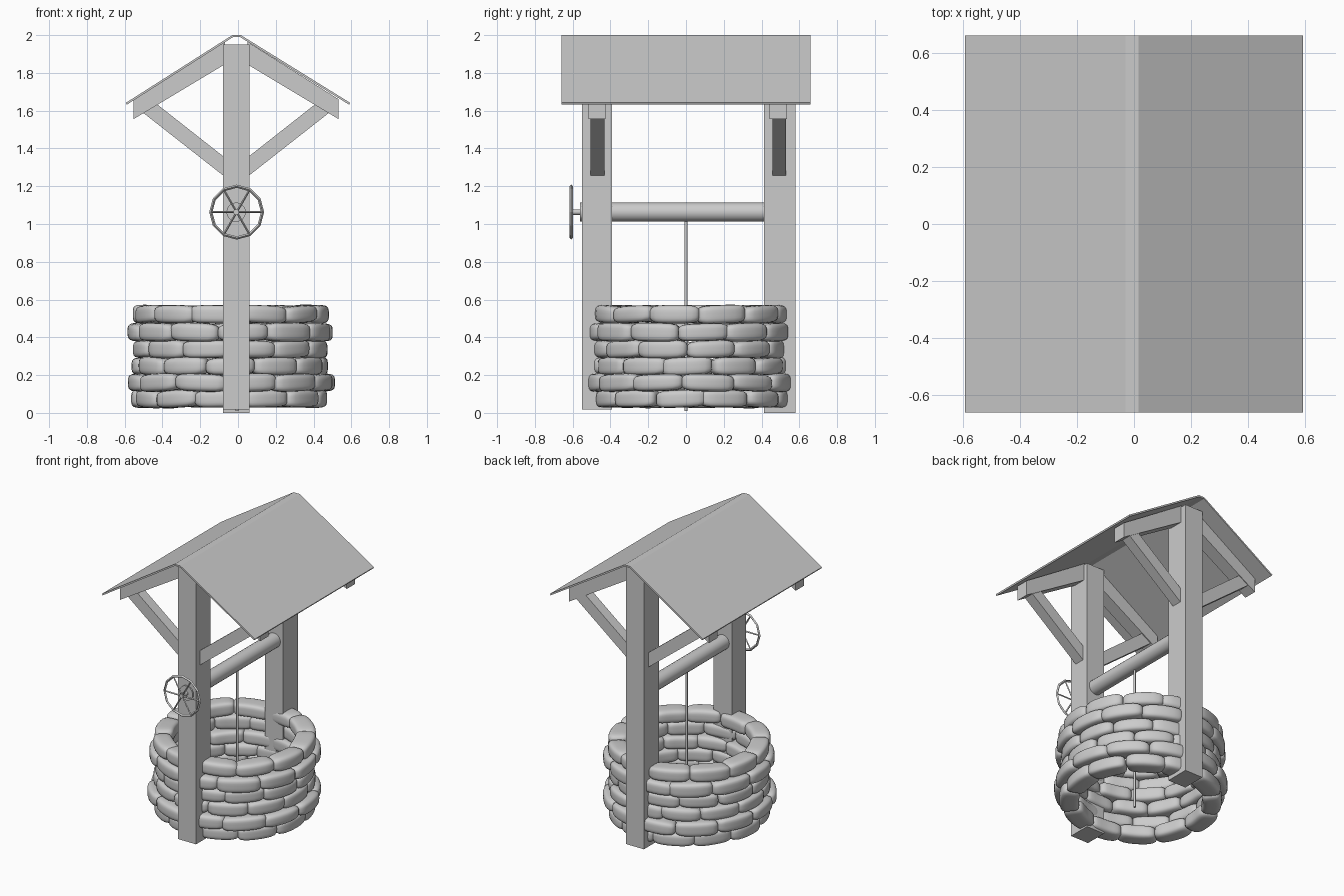
import bpy, bmesh, random
from math import sin, cos, radians, pi
from mathutils import Vector

if "Cube" in bpy.data.objects:
    bpy.data.objects.remove(bpy.data.objects["Cube"])

random.seed(4)
AX = -0.01  # x of the timber frame's centre line


def make(name, bm, smooth=False):
    bmesh.ops.recalc_face_normals(bm, faces=bm.faces)
    me = bpy.data.meshes.new(name)
    bm.to_mesh(me)
    bm.free()
    if smooth:
        me.shade_smooth()
    ob = bpy.data.objects.new(name, me)
    bpy.context.collection.objects.link(ob)
    return ob


def extrude_y(name, profile, y0, y1):
    """Prism from an x,z outline running from y0 to y1."""
    bm = bmesh.new()
    face = bm.faces.new([bm.verts.new((x, y0, z)) for x, z in profile])
    ext = bmesh.ops.extrude_face_region(bm, geom=[face])
    vs = [v for v in ext["geom"] if isinstance(v, bmesh.types.BMVert)]
    bmesh.ops.translate(bm, verts=vs, vec=(0, y1 - y0, 0))
    # extruding removes nothing here, so close the starting cap if it is missing
    bmesh.ops.holes_fill(bm, edges=[e for e in bm.edges if e.is_boundary], sides=0)
    return make(name, bm)


def rod(name, a, b, r, sides):
    """Cylinder between two points."""
    a, b = Vector(a), Vector(b)
    d = b - a
    bpy.ops.mesh.primitive_cylinder_add(vertices=sides, radius=r, depth=d.length,
                                        location=(a + b) / 2,
                                        rotation=d.to_track_quat('Z', 'Y').to_euler())
    ob = bpy.context.object
    ob.name = name
    bpy.ops.object.shade_smooth_by_angle(angle=radians(50))
    return ob


def stone(name, centre, a, half_a, r, half_r, z, half_z):
    """Rounded block bent along an arc of the well wall."""
    bm = bmesh.new()
    bmesh.ops.create_cube(bm, size=2)
    bmesh.ops.subdivide_edges(bm, edges=bm.edges[:], cuts=6, use_grid_fill=True)
    tilt = random.uniform(-0.006, 0.006)
    p = random.uniform(3.6, 4.8)
    for v in bm.verts:
        n = sum(abs(c) ** p for c in v.co) ** (1 / p)
        u, w, h = v.co / n
        ang, rad = a + u * half_a, r + w * half_r
        v.co = (centre[0] + rad * cos(ang), centre[1] + rad * sin(ang),
                z + h * half_z + u * tilt)
    make(name, bm, smooth=True)


# Stone wall: six staggered courses (height, outer radius, joint angle)
courses = [(0.075, 0.52, 8), (0.160, 0.55, -4), (0.247, 0.518, 14),
           (0.337, 0.512, -2), (0.427, 0.54, 22), (0.522, 0.52, 6)]
for i, (z, outer, joint) in enumerate(courses):
    for k in range(12):
        a = radians(joint + 15 + 30 * k + random.uniform(-1.2, 1.2))
        half_r = random.uniform(0.060, 0.068)
        stone(f"stone_{i + 1}_{k + 1}", (-0.04, 0.022), a,
              radians(15.6) * random.uniform(0.98, 1.04),
              outer - half_r + random.uniform(-0.008, 0.008), half_r,
              z, random.uniform(0.045, 0.050))

# Posts, rafters and braces for both ends
ends = [("front", -0.55, -0.393, 0.018, (-0.515, -0.425), (-0.505, -0.432)),
        ("back", 0.412, 0.58, 0.0, (0.442, 0.535), (0.457, 0.53))]
rafter = [(0.06, 1.965), (0.543, 1.66), (0.543, 1.555), (0.06, 1.845)]
brace = [(0.06, 1.352), (0.42, 1.635), (0.49, 1.587), (0.06, 1.25)]
for tag, y0, y1, z0, ry, by in ends:
    extrude_y(tag + "_post", [(AX - 0.07, z0), (AX + 0.07, z0),
                              (AX + 0.07, 1.95), (AX - 0.07, 1.95)], y0, y1)
    for side, s in (("left", -1), ("right", 1)):
        extrude_y(f"{tag}_{side}_rafter", [(AX + s * x, z) for x, z in rafter], *ry)
        extrude_y(f"{tag}_{side}_brace", [(AX + s * x, z) for x, z in brace], *by)

# Thin folded roof with a flat ridge
extrude_y("roof", [(-0.593, 1.642), (-0.03, 2.0), (0.015, 2.0), (0.593, 1.642),
                   (0.588, 1.632), (0.012, 1.989), (-0.027, 1.989), (-0.588, 1.632)],
          -0.66, 0.66)

# Winding drum, axle and rope
ZC = 1.063
rod("drum", (AX, -0.56, ZC), (AX, 0.43, ZC), 0.051, 20)
rod("crank_axle", (AX, -0.615, ZC), (AX, -0.55, ZC), 0.015, 12)
rod("rope", (-0.005, 0, 0.01), (-0.005, 0, 1.03), 0.008, 8)

# Hand wheel: twelve-sided rim with six spokes
YW = -0.608
bpy.ops.mesh.primitive_torus_add(major_segments=12, minor_segments=4, major_radius=0.137,
                                 minor_radius=0.0085, location=(AX + 0.003, YW, ZC),
                                 rotation=(pi / 2, 0, 0))
bpy.context.object.name = "wheel_rim"
for k in range(6):
    a = k * pi / 3
    rod(f"wheel_spoke_{k + 1}", (AX + 0.003, YW, ZC),
        (AX + 0.003 + 0.135 * cos(a), YW, ZC + 0.135 * sin(a)), 0.0055, 4)
